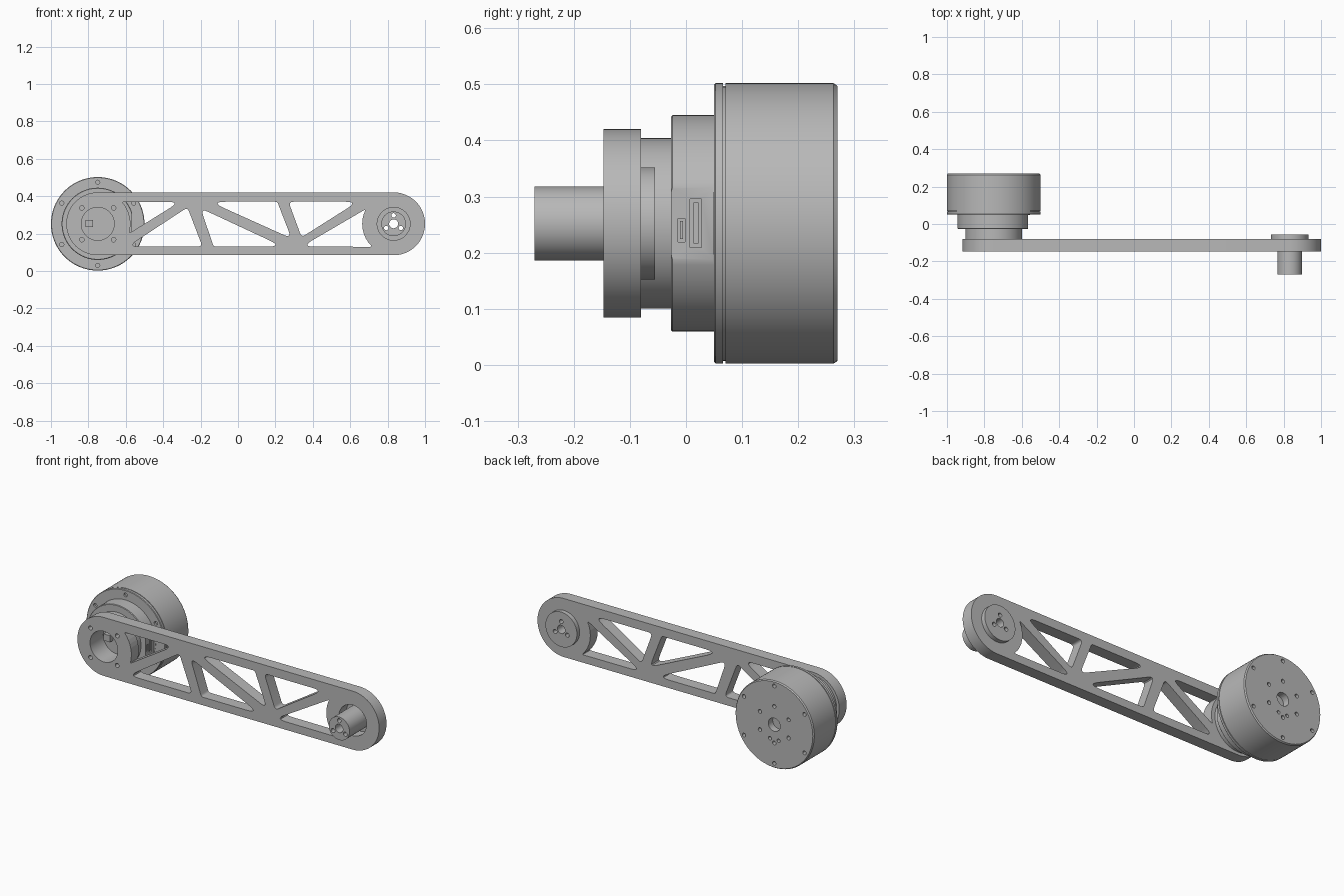
import bpy, bmesh
from math import sin, cos, tan, radians, pi
from mathutils import Vector, Matrix

cube = bpy.data.objects.get("Cube")
if cube:
    bpy.data.objects.remove(cube)

grey = bpy.data.materials.new("machined grey")
grey.use_nodes = True
grey.diffuse_color = (0.48, 0.48, 0.48, 1)
grey.node_tree.nodes["Principled BSDF"].inputs["Base Color"].default_value = grey.diffuse_color

MOTOR, HUB, Z = -0.75, 0.832, 0.252


def select(ob):
    bpy.ops.object.select_all(action='DESELECT')
    ob.select_set(True)
    bpy.context.view_layer.objects.active = ob


def from_bmesh(name, bm):
    bmesh.ops.remove_doubles(bm, verts=bm.verts, dist=1e-5)
    bmesh.ops.recalc_face_normals(bm, faces=bm.faces)
    me = bpy.data.meshes.new(name)
    bm.to_mesh(me)
    bm.free()
    me.materials.append(grey)
    ob = bpy.data.objects.new(name, me)
    bpy.context.collection.objects.link(ob)
    return ob


def smooth(ob):
    select(ob)
    bpy.ops.object.shade_smooth_by_angle(angle=radians(30))


def arc(cx, cz, r, a0, a1, n):
    """Points on an arc, angles in degrees."""
    step = radians(a1 - a0) / n
    return [(cx + r * cos(radians(a0) + i * step), cz + r * sin(radians(a0) + i * step))
            for i in range(n + 1)]


def circle(cx, cz, r, n=48):
    return arc(cx, cz, r, 0, 360, n)[:-1]


def ring(cx, cz, radius, r, count, start):
    """Small circles spaced evenly around a centre."""
    turns = [radians(start + 360 * i / count) for i in range(count)]
    return [circle(cx + radius * cos(a), cz + radius * sin(a), r, 16) for a in turns]


def rounded(points, r=0.018):
    """Polygon with filleted corners."""
    out, pts = [], [Vector(p) for p in points]
    for i, p in enumerate(pts):
        a, b = pts[i - 1] - p, pts[(i + 1) % len(pts)] - p
        d = min(r / max(tan(a.angle(b) / 2), 0.01), 0.45 * a.length, 0.45 * b.length)
        s, e = p + a.normalized() * d, p + b.normalized() * d
        for k in range(6):
            t = k / 5
            out.append(tuple(s * (1 - t) ** 2 + p * 2 * t * (1 - t) + e * t * t))
    return out


def plate(name, outlines, y0, y1):
    """Outline with holes, extruded along y."""
    cu = bpy.data.curves.new(name, 'CURVE')
    cu.dimensions, cu.fill_mode, cu.extrude = '2D', 'BOTH', (y1 - y0) / 2
    for pts in outlines:
        sp = cu.splines.new('POLY')
        sp.points.add(len(pts) - 1)
        for q, (x, z) in zip(sp.points, pts):
            q.co = (x, z, 0, 1)
        sp.use_cyclic_u = True
    ob = bpy.data.objects.new(name, cu)
    bpy.context.collection.objects.link(ob)
    select(ob)
    bpy.ops.object.convert(target='MESH')
    tmp = bpy.context.object
    bm = bmesh.new()
    bm.from_mesh(tmp.data)
    bpy.data.objects.remove(tmp)
    bm.transform(Matrix.Translation((0, (y0 + y1) / 2, 0)) @ Matrix.Rotation(pi / 2, 4, 'X'))
    ob = from_bmesh(name, bm)
    smooth(ob)
    return ob


def lathe(name, profile):
    """Spin (radius, y) points around the motor axis."""
    bm = bmesh.new()
    vs = [bm.verts.new((MOTOR + r, y, Z)) for r, y in profile]
    es = [bm.edges.new(p) for p in zip(vs, vs[1:])]
    bmesh.ops.spin(bm, geom=vs + es, cent=(MOTOR, 0, Z), axis=(0, 1, 0),
                   angle=2 * pi, steps=96, use_merge=False)
    return from_bmesh(name, bm)


def box(name, x0, x1, y0, y1, z0, z1):
    bm = bmesh.new()
    bmesh.ops.create_cube(bm, size=1)
    bm.transform(Matrix.Translation(((x0 + x1) / 2, (y0 + y1) / 2, (z0 + z1) / 2))
                 @ Matrix.Diagonal((x1 - x0, y1 - y0, z1 - z0, 1)))
    return from_bmesh(name, bm)


def cut(ob, cutters):
    select(ob)
    for c in cutters:
        c.hide_render = True
        m = ob.modifiers.new("cut", 'BOOLEAN')
        m.operation, m.solver, m.object = 'DIFFERENCE', 'EXACT', c
        bpy.ops.object.modifier_apply(modifier=m.name)
        bpy.data.objects.remove(c)
    smooth(ob)


# Truss arm: stadium outline, pockets, bores and screw holes
outline = arc(HUB, Z, 0.168, -90, 90, 48) + arc(MOTOR, Z, 0.168, 90, 270, 48)
pockets = [
    [(-0.31, 0.37)] + arc(MOTOR, Z, 0.175, 42, -17, 8),
    [(-0.59, 0.13), (-0.19, 0.13), (-0.27, 0.34)],
    [(-0.15, 0.37), (0.21, 0.37), (0.286, 0.174)],
    [(-0.2, 0.335), (-0.13, 0.13), (0.24, 0.13)],
    [(0.27, 0.37), (0.64, 0.37), (0.34, 0.18)],
    [(0.34, 0.13)] + arc(HUB, Z, 0.168, 227, 152, 8),
]
plate("truss_arm", [outline, circle(MOTOR, Z, 0.088), circle(HUB, Z, 0.088)]
      + ring(MOTOR, Z, 0.12, 0.012, 4, 45) + [rounded(p) for p in pockets], -0.147, -0.08)

# Output hub: post and rear flange sharing the bolt pattern
bolts = [circle(HUB, Z, 0.024, 24)] + ring(HUB, Z, 0.045, 0.012, 3, 90)
plate("hub_post", [circle(HUB, Z, 0.066)] + bolts, -0.27, -0.08)
plate("hub_flange", [circle(HUB, Z, 0.1, 64)] + bolts, -0.08, -0.055)

# Motor rotor: chamfered drum with a thin seam and drilled faces
rotor = lathe("motor_rotor", [(0, 0.05), (0.247, 0.05), (0.25, 0.053), (0.25, 0.066),
                              (0.245, 0.066), (0.245, 0.07), (0.25, 0.07), (0.25, 0.263),
                              (0.245, 0.27), (0, 0.27)])
rear_holes = (ring(MOTOR, Z, 0.222, 0.011, 6, 90) + ring(MOTOR, Z, 0.105, 0.011, 6, 90)
              + [circle(MOTOR + dx, Z - 0.085, 0.01, 16) for dx in (-0.028, 0.028)]
              + [circle(MOTOR, Z, 0.038, 32)])
cut(rotor, [plate("rear_holes", rear_holes, 0.23, 0.3),
            plate("front_holes", ring(MOTOR, Z, 0.222, 0.011, 6, 90), 0.03, 0.062)])

# Motor stator housing: flat with connector sockets on the side
housing = lathe("motor_housing", [(0, -0.027), (0.19, -0.027), (0.193, -0.024),
                                  (0.193, 0.05), (0, 0.05)])
FLAT = MOTOR + 0.182
cut(housing, [box("flat_cutter", FLAT, FLAT + 0.1, -0.1, 0.049, 0, 0.5),
              box("large_socket", FLAT - 0.03, FLAT + 0.1, 0.007, 0.028, 0.209, 0.296),
              box("small_socket", FLAT - 0.03, FLAT + 0.1, -0.014, -0.002, 0.219, 0.261)])
box("large_connector", FLAT - 0.032, FLAT - 0.005, 0.013, 0.022, 0.216, 0.289)
box("small_connector", FLAT - 0.032, FLAT - 0.005, -0.011, -0.005, 0.224, 0.256)

# Mounting neck: hollow ring with a small connector inside
plate("motor_neck", [circle(MOTOR, Z, 0.152, 96), circle(MOTOR, Z, 0.088)]
      + ring(MOTOR, Z, 0.12, 0.012, 4, 45), -0.08, -0.027)
box("inner_connector", -0.815, -0.775, -0.055, -0.027, 0.235, 0.273)
